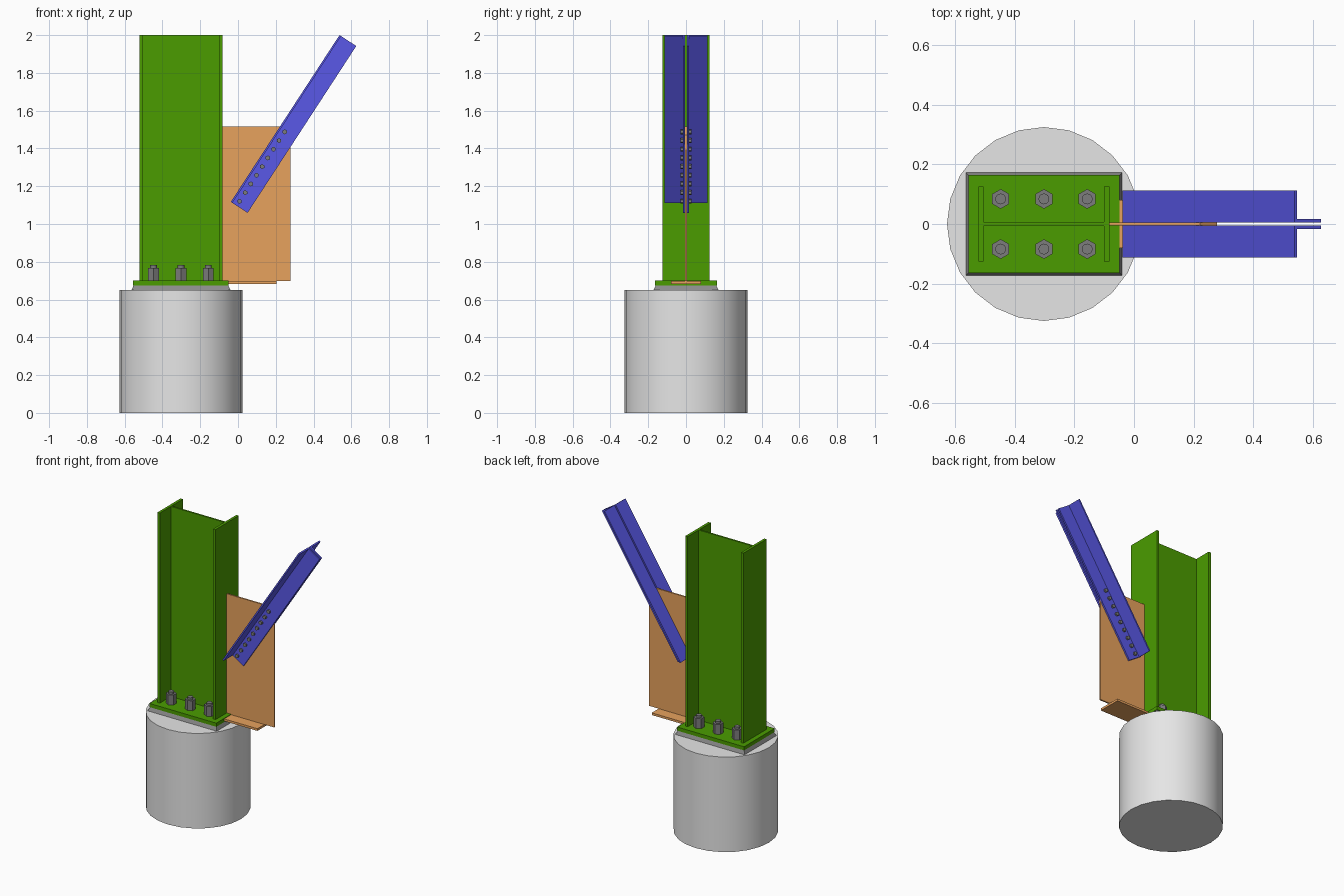
import bpy, bmesh, math
from mathutils import Vector, Matrix

if "Cube" in bpy.data.objects:
    bpy.data.objects.remove(bpy.data.objects["Cube"])


def material(name, rgb):
    m = bpy.data.materials.new(name)
    m.diffuse_color = (*rgb, 1)
    m.use_nodes = True
    m.node_tree.nodes["Principled BSDF"].inputs["Base Color"].default_value = m.diffuse_color
    return m


GREEN = material("green steel", (0.07, 0.335, 0.0))
BLUE = material("blue steel", (0.1, 0.098, 0.8))
ORANGE = material("orange plate", (0.8, 0.36, 0.11))
CONCRETE = material("concrete", (0.79, 0.79, 0.79))
GROUT = material("grout", (0.26, 0.26, 0.26))
BOLT = material("bolt grey", (0.2, 0.2, 0.2))


def finish(name, bm, mat):
    bmesh.ops.recalc_face_normals(bm, faces=bm.faces)
    me = bpy.data.meshes.new(name)
    bm.to_mesh(me)
    bm.free()
    me.materials.append(mat)
    ob = bpy.data.objects.new(name, me)
    bpy.context.collection.objects.link(ob)
    return ob


def prism(name, points, vec, mat):
    """Extrude a flat polygon along a vector."""
    bm = bmesh.new()
    face = bm.faces.new([bm.verts.new(p) for p in points])
    new = bmesh.ops.extrude_face_region(bm, geom=[face])["geom"]
    bmesh.ops.translate(bm, vec=vec, verts=[v for v in new if isinstance(v, bmesh.types.BMVert)])
    return finish(name, bm, mat)


def box(name, x, y, z, mat):
    pts = [(x[0], y[0], z[0]), (x[1], y[0], z[0]), (x[1], y[1], z[0]), (x[0], y[1], z[0])]
    return prism(name, pts, (0, 0, z[1] - z[0]), mat)


def rod(name, base, direction, radius, length, sides, mat):
    """Cylinder from a base point along a direction."""
    d = Vector(direction).normalized()
    m = (Matrix.Translation(Vector(base) + d * length / 2)
         @ d.to_track_quat('Z', 'Y').to_matrix().to_4x4())
    bm = bmesh.new()
    bmesh.ops.create_cone(bm, cap_ends=True, segments=sides, radius1=radius,
                          radius2=radius, depth=length, matrix=m)
    return finish(name, bm, mat)


def smooth(ob):
    bpy.ops.object.select_all(action='DESELECT')
    ob.select_set(True)
    bpy.context.view_layer.objects.active = ob
    bpy.ops.object.shade_smooth_by_angle(angle=math.radians(35))


CX = -0.302   # column centre

# Concrete pier
smooth(rod("concrete_pier", (CX, 0, 0), (0, 0, 1), 0.325, 0.65, 24, CONCRETE))

# Tapered grout bed
bm = bmesh.new()
bmesh.ops.create_cube(bm, size=1)
for v in bm.verts:
    top = v.co.z > 0
    hx, hy = (0.25, 0.16) if top else (0.262, 0.173)
    v.co = (CX + math.copysign(hx, v.co.x), math.copysign(hy, v.co.y), 0.676 if top else 0.65)
finish("grout_bed", bm, GROUT)

# Base plate and I-section column
box("base_plate", (CX - 0.253, CX + 0.253), (-0.165, 0.165), (0.675, 0.7), GREEN)
H, B, TF, TW = 0.22, 0.125, 0.018, 0.006
half = [(-H, -B), (-H + TF, -B), (-H + TF, -TW), (H - TF, -TW), (H - TF, -B), (H, -B)]
outline = half + [(x, -y) for x, y in reversed(half)]
prism("column", [(CX + x, y, 0.7) for x, y in outline], (0, 0, 1.3), GREEN)

# Anchor bolts with hex nuts
for i in (-1, 0, 1):
    for s in (-1, 1):
        x, y = CX + i * 0.145, s * 0.084
        rod("anchor_nut", (x, y, 0.7), (0, 0, 1), 0.033, 0.068, 6, BOLT)
        smooth(rod("anchor_rod", (x, y, 0.7), (0, 0, 1), 0.018, 0.083, 16, BOLT))

# Gusset plate with clipped corner hidden in the brace, and its bottom plate
gusset = [(-0.082, 0.697), (0.278, 0.697), (0.278, 1.47), (0.222, 1.515), (-0.082, 1.515)]
prism("gusset_plate", [(x, -0.005, z) for x, z in gusset], (0, 0.01, 0), ORANGE)
box("gusset_bottom_plate", (-0.049, 0.203), (-0.08, 0.08), (0.682, 0.697), ORANGE)

# Brace: two back-to-back angles
start = Vector((-0.038, 0, 1.117))
along = Vector((0.546, 0, 0.838)).normalized()
across = Vector((along.z, 0, -along.x))
angle_profile = [(0, 0.005), (0, 0.113), (0.01, 0.113), (0.01, 0.016), (0.106, 0.016), (0.106, 0.005)]
for s, side in ((-1, "front"), (1, "back")):
    pts = [start + across * a + Vector((0, s * b, 0)) for a, b in angle_profile]
    prism("brace_angle_" + side, pts, along * 1.054, BLUE)

# Rows of bolt heads on the outer faces of the brace legs
for i in range(9):
    p = start + along * (0.028 + i * 0.0548) + across * 0.037
    for s in (-1, 1):
        rod("brace_bolt_head", p + Vector((0, s * 0.014, 0)), (0, s, 0), 0.013, 0.014, 6, BOLT)
